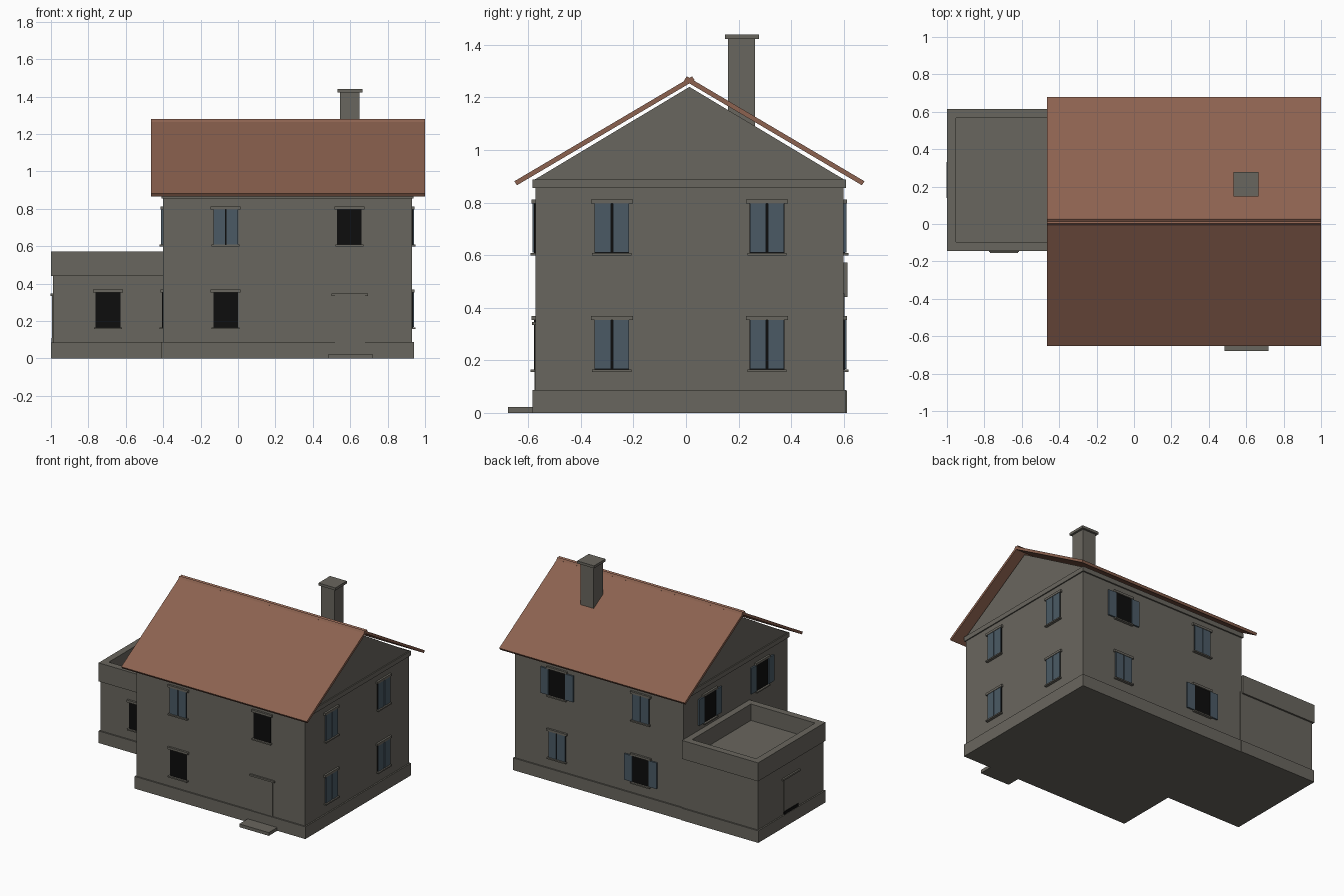
import bpy, bmesh, math

if "Cube" in bpy.data.objects:
    bpy.data.objects.remove(bpy.data.objects["Cube"])


def material(name, r, g, b):
    m = bpy.data.materials.new(name)
    m.diffuse_color = (r, g, b, 1)
    m.use_nodes = True
    m.node_tree.nodes["Principled BSDF"].inputs["Base Color"].default_value = m.diffuse_color
    return m


STONE = material("grey stone", .141, .133, .112)
TILE = material("terracotta tile", .262, .122, .080)
BLUE = material("blue grey shutter", .069, .102, .130)
BLACK = material("black glass", .004, .004, .004)


def extrude(name, profile, vec, mat):
    """Extrude a planar outline of 3D points along vec."""
    bm = bmesh.new()
    f = bm.faces.new([bm.verts.new(p) for p in profile])
    r = bmesh.ops.extrude_face_region(bm, geom=[f])
    bmesh.ops.translate(bm, vec=vec, verts=[v for v in r["geom"] if isinstance(v, bmesh.types.BMVert)])
    bmesh.ops.recalc_face_normals(bm, faces=bm.faces)
    me = bpy.data.meshes.new(name)
    bm.to_mesh(me)
    bm.free()
    me.materials.append(mat)
    ob = bpy.data.objects.new(name, me)
    bpy.context.collection.objects.link(ob)
    return ob


def box(name, x0, x1, y0, y1, z0, z1, mat=STONE):
    return extrude(name, [(x0, y0, z0), (x1, y0, z0), (x1, y1, z0), (x0, y1, z0)], (0, 0, z1 - z0), mat)


# Wall planes of the main block and the annex
X0, X1, Y0, Y1 = -.40, .93, -.573, .599
AX, AY0, AY1 = -.99, -.135, .603
YC = (Y0 + Y1) / 2

# Main block with plinth, cornice and gable
box("main_walls", X0, X1, Y0, Y1, .05, .87)
box("main_plinth", X0 - .008, X1 + .01, Y0 - .01, Y1 + .01, 0, .087)
box("cornice", X0 - .008, X1 + .008, Y0 - .01, Y1 + .01, .855, .888)
extrude("gable", [(X0, Y0 - .005, .886), (X0, Y1 + .005, .886), (X0, YC, 1.24)], (X1 - X0, 0, 0), STONE)

# Roof slopes, mirrored about the ridge
for side, s in (("front", -1), ("back", 1)):
    pts = [(-.01, 1.28), (.666, .881), (.656, .866), (-.02, 1.265)]
    extrude("roof_" + side, [(-.465, YC + s * y, z) for y, z in pts], (1.465, 0, 0), TILE)

# Chimney
box("chimney", .545, .65, .16, .263, 1.09, 1.425)
box("chimney_cap", .532, .665, .148, .278, 1.422, 1.44)

# Annex with plinth, flat roof and parapet
box("annex_walls", AX, X0 + .01, AY0, AY1, .05, .455)
box("annex_plinth", AX - .01, X0 + .01, AY0 - .01, AY1 + .01, 0, .086)
box("parapet_left", -1.0, -.952, AY0 - .01, AY1 + .012, .44, .572)
box("parapet_front", -.952, X0, AY0 - .01, AY0 + .038, .44, .572)
box("parapet_back", -.952, X0, AY1 - .036, AY1 + .012, .44, .572)
box("parapet_inner", X0 - .045, X0, AY0 + .038, AY1 - .036, .44, .572)

# Front step
box("front_step", .485, .718, -.678, Y0, 0, .023)


def on_wall(name, side, wall, u0, u1, d, z0, z1, mat=STONE):
    """Plate lying on a wall; u runs along it, d is how far it stands out."""
    s = -1 if side in ("front", "left") else 1
    a, b = sorted((wall - s * .004, wall + s * d))
    if side in ("front", "back"):
        return box(name, u0, u1, a, b, z0, z1, mat)
    return box(name, a, b, u0, u1, z0, z1, mat)


def window(side, wall, u, z, state):
    n = side + "_window_"
    on_wall(n + "glass", side, wall, u - .066, u + .066, .005, z, z + .192, BLACK)
    on_wall(n + "lintel", side, wall, u - .08, u + .08, .014, z + .188, z + .204)
    on_wall(n + "sill", side, wall, u - .075, u + .075, .019, z - .009, z)
    offset = {"closed": .0345, "open": .097}.get(state)
    if offset:
        for s in (-1, 1):
            c = u + s * offset
            on_wall(n + "shutter", side, wall, c - .031, c + .031, .011, z + .002, z + .188, BLUE)


# Windows: (side, wall plane, position along wall, sill height, shutters)
LOW, HIGH = .165, .608
for u in (-.282, .308):
    for z in (LOW, HIGH):
        window("right", X1, u, z, "closed")
    window("left", X0, u, HIGH, "open")
window("left", X0, -.282, LOW, "none")
window("front", Y0, -.066, HIGH, "closed")
window("front", Y0, .595, HIGH, "none")
window("front", Y0, -.066, LOW, "none")
window("front", AY0, -.695, LOW, "none")
window("back", Y1, .595, HIGH, "open")
window("back", Y1, -.066, HIGH, "closed")
window("back", Y1, .595, LOW, "closed")
window("back", Y1, -.066, LOW, "open")

# Doors with lintels
for side, wall, u in (("front", Y0, .598), ("left", AX, .235)):
    on_wall(side + "_door", side, wall, u - .08, u + .08, .004, .086, .335)
    on_wall(side + "_door_lintel", side, wall, u - .097, u + .097, .012, .334, .346)
on_wall("annex_door_threshold", "left", AX, .155, .315, .007, .086, .108, BLACK)
